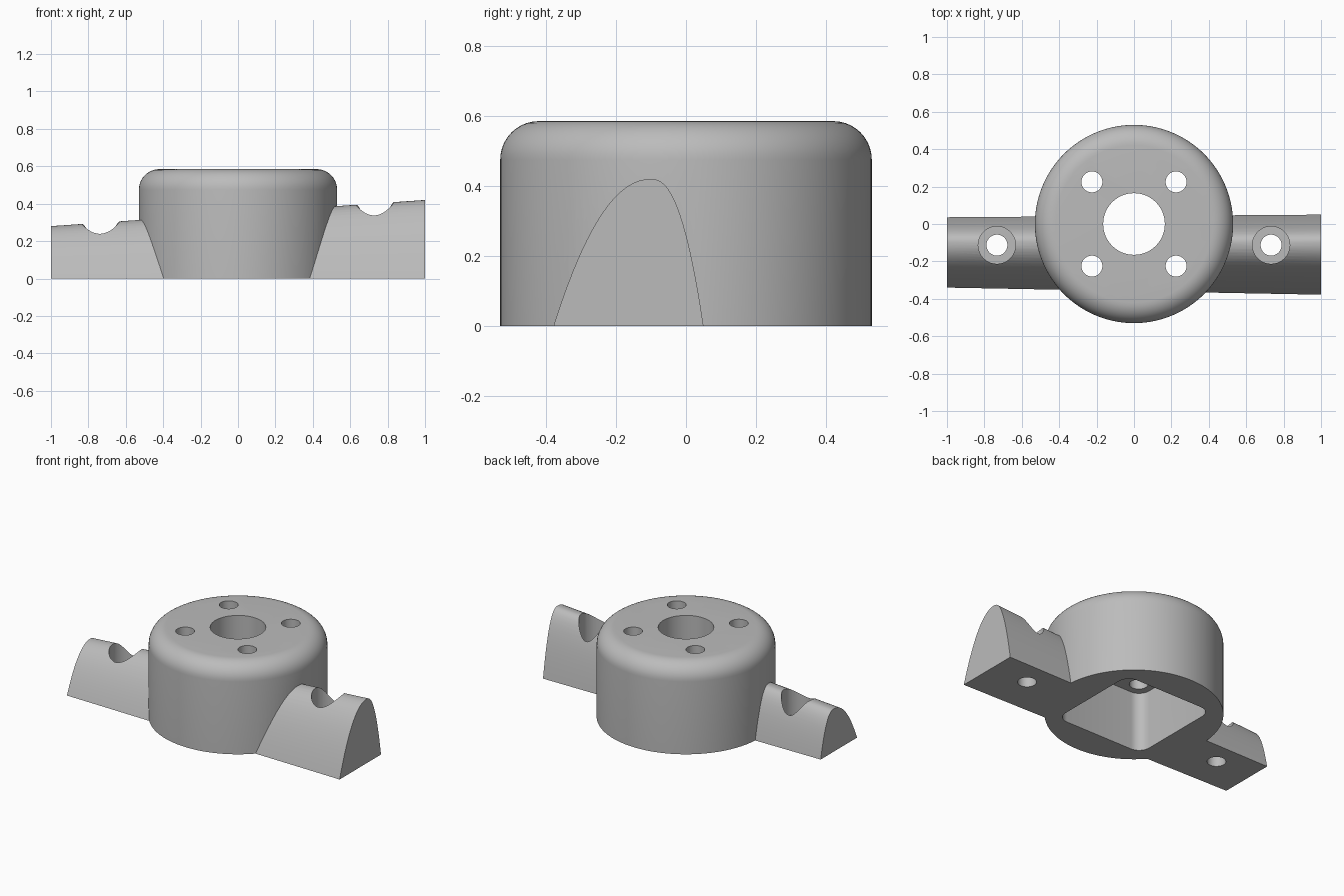
import bpy, bmesh
from math import sin, cos, pi, radians

if "Cube" in bpy.data.objects:
    bpy.data.objects.remove(bpy.data.objects["Cube"], do_unlink=True)

grey = bpy.data.materials.new("light grey")
grey.use_nodes = True
grey.diffuse_color = (0.5, 0.5, 0.5, 1)
grey.node_tree.nodes["Principled BSDF"].inputs["Base Color"].default_value = (0.5, 0.5, 0.5, 1)


def finish(name, bm):
    bmesh.ops.recalc_face_normals(bm, faces=bm.faces)
    mesh = bpy.data.meshes.new(name)
    bm.to_mesh(mesh)
    bm.free()
    mesh.materials.append(grey)
    ob = bpy.data.objects.new(name, mesh)
    bpy.context.collection.objects.link(ob)
    return ob


def loft(name, rings):
    """Skin a list of equal-length closed rings and cap both ends."""
    bm = bmesh.new()
    loops = [[bm.verts.new(p) for p in ring] for ring in rings]
    for a, b in zip(loops, loops[1:]):
        for i in range(len(a)):
            j = (i + 1) % len(a)
            bm.faces.new((a[i], a[j], b[j], b[i]))
    bm.faces.new(loops[0])
    bm.faces.new(loops[-1])
    return finish(name, bm)


def circle(r, z, x=0, y=0, n=48):
    return [(x + r * cos(2 * pi * i / n), y + r * sin(2 * pi * i / n), z) for i in range(n)]


def combine(target, other, operation):
    """Apply a boolean and discard the helper."""
    mod = target.modifiers.new("boolean", "BOOLEAN")
    mod.operation = operation
    mod.solver = "EXACT"
    mod.object = other
    bpy.ops.object.select_all(action="DESELECT")
    bpy.context.view_layer.objects.active = target
    target.select_set(True)
    bpy.ops.object.modifier_apply(modifier=mod.name)
    bpy.data.objects.remove(other, do_unlink=True)


def drill(target, x, y, r, bottom, top):
    combine(target, loft("drill", [circle(r, bottom, x, y), circle(r, top, x, y)]), "DIFFERENCE")


# Round hub with a filleted top rim
R, H, F = 0.53, 0.585, 0.11
rim = [(R - F + F * cos(a), H - F + F * sin(a)) for a in (pi / 2 * k / 10 for k in range(11))]
housing = loft("mount_housing", [circle(r, z, n=128) for r, z in [(R, 0)] + rim])


# Tapered arched bar that forms both arms
def arch(x, front, back, height, peak=-0.1, n=24):
    ring = []
    for i in range(2 * n + 1):
        t = cos(pi * i / (2 * n))
        width, power = (back - peak, 2.4) if t > 0 else (peak - front, 2.1)
        ring.append((x, peak + t * width, height * (1 - abs(t) ** power)))
    return ring


arms = loft("arms", [arch(-1, -0.34, 0.036, 0.28), arch(1, -0.378, 0.05, 0.42)])
combine(housing, arms, "UNION")

# Rounded square pocket in the underside
half, corner = 0.248, 0.075
outline = []
for k, (sx, sy) in enumerate([(1, 1), (-1, 1), (-1, -1), (1, -1)]):
    for s in range(9):
        a = pi / 2 * (k + s / 8)
        outline.append((sx * half + corner * cos(a), sy * half + corner * sin(a)))
pocket = loft("pocket", [[(x, y, z) for x, y in outline] for z in (-0.1, 0.39)])
combine(housing, pocket, "DIFFERENCE")

# Centre opening and four screw holes in the top plate
drill(housing, 0, 0, 0.165, 0.2, 0.8)
for x in (-0.225, 0.225):
    for y in (-0.225, 0.225):
        drill(housing, x, y, 0.056, 0.2, 0.8)

# Counterbored mounting holes in the arms
for x in (-0.733, 0.733):
    drill(housing, x, -0.113, 0.1, 0.12, 0.8)
    drill(housing, x, -0.113, 0.056, -0.1, 0.5)

bpy.ops.object.select_all(action="DESELECT")
bpy.context.view_layer.objects.active = housing
housing.select_set(True)
bpy.ops.object.shade_smooth_by_angle(angle=radians(30))
